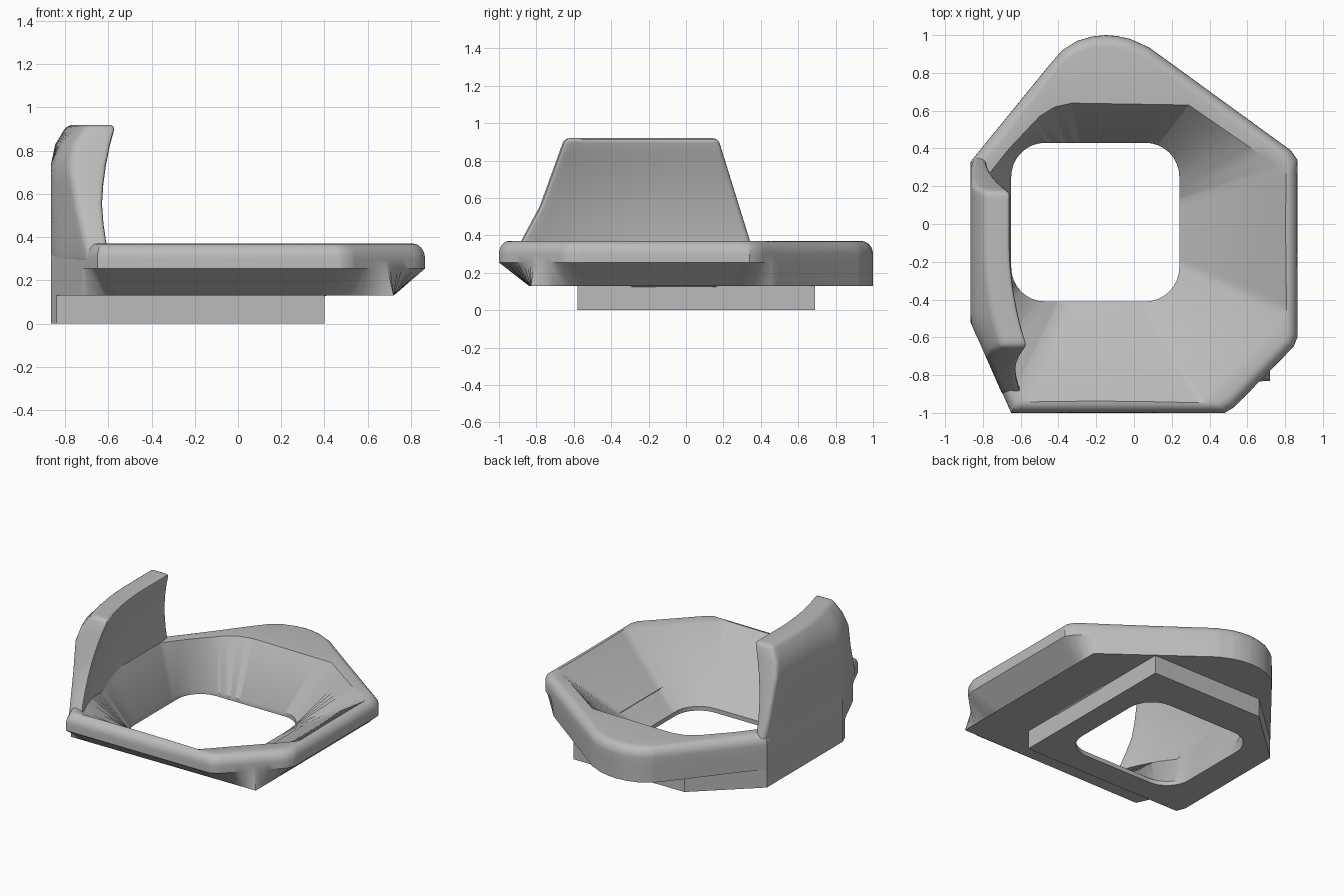
import bpy, bmesh, math
from math import sin, cos, pi, atan2
from mathutils import Vector

cube = bpy.data.objects.get("Cube")
if cube:
    bpy.data.objects.remove(cube)

grey = bpy.data.materials.new("plain grey")
grey.use_nodes = True
grey.diffuse_color = (0.5, 0.5, 0.5, 1)
grey.node_tree.nodes["Principled BSDF"].inputs["Base Color"].default_value = (0.5, 0.5, 0.5, 1)

CENTRE = Vector((-0.2, 0.0))


def loft(bm, rings, close=False):
    """Join rings of equal point count with quads."""
    loops = [[bm.verts.new(p) for p in ring] for ring in rings]
    n = len(loops[0])
    for a, b in zip(loops, loops[1:] + ([loops[0]] if close else [])):
        for i in range(n):
            k = (i + 1) % n
            bm.faces.new((a[i], a[k], b[k], b[i]))
    return loops


def finish(bm, name, bevel=0):
    bmesh.ops.remove_doubles(bm, verts=bm.verts, dist=0.0005)
    bmesh.ops.recalc_face_normals(bm, faces=bm.faces)
    mesh = bpy.data.meshes.new(name)
    bm.to_mesh(mesh)
    bm.free()
    mesh.materials.append(grey)
    obj = bpy.data.objects.new(name, mesh)
    bpy.context.collection.objects.link(obj)
    bpy.ops.object.select_all(action='DESELECT')
    obj.select_set(True)
    bpy.context.view_layer.objects.active = obj
    if bevel:
        mod = obj.modifiers.new("rounded edges", 'BEVEL')
        mod.width, mod.segments = bevel, 4
        mod.limit_method, mod.angle_limit = 'ANGLE', math.radians(48)
        bpy.ops.object.modifier_apply(modifier=mod.name)
    bpy.ops.object.shade_smooth_by_angle(angle=math.radians(32))
    return obj


def rounded_rect(x0, x1, y0, y1, r, steps=8):
    corners = [(x1 - r, y1 - r), (x0 + r, y1 - r), (x0 + r, y0 + r), (x1 - r, y0 + r)]
    return [(cx + r * cos((q + s / steps) * pi / 2), cy + r * sin((q + s / steps) * pi / 2))
            for q, (cx, cy) in enumerate(corners) for s in range(steps + 1)]


def reach(poly, ang):
    """Distance from the centre to the outline along an angle."""
    d = Vector((cos(ang), sin(ang)))
    best = 0
    for p, q in zip(poly, poly[1:] + poly[:1]):
        a, e = Vector(p) - CENTRE, Vector(q) - Vector(p)
        den = d.cross(e)
        if abs(den) > 1e-9:
            t, u = a.cross(e) / den, a.cross(d) / den
            if t > 0 and -1e-5 <= u <= 1 + 1e-5:
                best = max(best, t)
    return best


# Outlines of the funnel body
arc = [(0.08, 0.935), (-0.02, 0.98), (-0.09, 0.995), (-0.15, 1.0), (-0.22, 0.993),
       (-0.3, 0.97), (-0.38, 0.92), (-0.45, 0.84)]
left = [(-0.865, 0.33), (-0.865, -0.52)]
outer = [(0.48, -1), (0.53, -0.97), (0.845, -0.65), (0.865, -0.6), (0.865, 0.34),
         (0.83, 0.39)] + arc + left + [(-0.65, -1)]
bottom = [(0.72, -0.83), (0.72, 0.455)] + arc + left + [(-0.722, -0.84)]
plate = [(0.4, -0.58), (0.4, 0.69), (-0.47, 0.69)] + left + [(-0.84, -0.58)]
mouth = [(0.34, -0.945), (0.81, -0.46), (0.81, 0.27), (0.29, 0.63), (-0.33, 0.64),
         (-0.42, 0.62), (-0.5, 0.57), (-0.66, 0.4), (-0.78, 0.25), (-0.78, -0.5),
         (-0.63, -0.88), (-0.55, -0.945)]
hole = rounded_rect(-0.65, 0.24, -0.41, 0.43, 0.18)

# Sample angles pass through every outline corner
angles = {round(i * 2 * pi / 96 - pi, 3) for i in range(96)}
for x, y in outer + bottom + plate + mouth + hole:
    angles.add(round(atan2(y - CENTRE.y, x - CENTRE.x), 3))
angles = sorted(angles)


def ring(radius, z):
    return [(CENTRE.x + radius(a) * cos(a), CENTRE.y + radius(a) * sin(a), z) for a in angles]


def of(poly):
    return lambda a: reach(poly, a)


def rim(t):
    return lambda a: reach(outer, a) - 0.062 * (1 - cos(t))


def crest(a):
    return min(reach(mouth, a), rim(pi / 2)(a) - 0.004)


# Funnel body: hole, flared mouth, rounded rim, undercut, base plate
rings = [ring(of(hole), 0), ring(of(hole), 0.03), ring(crest, 0.365)]
rings += [ring(rim(t * pi / 12), 0.3 + 0.07 * sin(t * pi / 12)) for t in range(6, -1, -1)]
rings += [ring(of(outer), 0.255), ring(of(bottom), 0.13), ring(of(plate), 0.13), ring(of(plate), 0)]
bm = bmesh.new()
loft(bm, rings, close=True)
finish(bm, "funnel_body")


# Side fin: curved guard rising from the wall on -x
def inner_x(y, z):
    return -0.785 + 0.135 * ((z - 0.28) / 0.64) ** 2 + 0.3 * max(0, -0.1 - y) ** 2


def outer_x(y, z):
    x = -0.865 + max(0, -0.52 - y) * 0.44 + max(0, y - 0.33) * 0.8
    f = max(0, (z - 0.74) / 0.18)
    return x + f * (inner_x(y, z) - 0.14 - x)


rows, cols = 8, 16
layers = []
for i in range(rows):
    z = 0.28 + 0.64 * i / (rows - 1)
    front = -0.93 + (z - 0.28) * 0.536 if z < 0.56 else -0.78 + (z - 0.56) * 0.36
    back = 0.37 - (z - 0.28) * 0.31
    ys = [front + (back - front) * j / cols for j in range(cols + 1)]
    layers.append([(inner_x(y, z), y, z) for y in ys] + [(outer_x(y, z), y, z) for y in reversed(ys)])
bm = bmesh.new()
loops = loft(bm, layers)
for cap in (loops[0], loops[-1]):
    for j in range(cols):
        bm.faces.new((cap[j], cap[j + 1], cap[-2 - j], cap[-1 - j]))
finish(bm, "side_fin", bevel=0.04)
